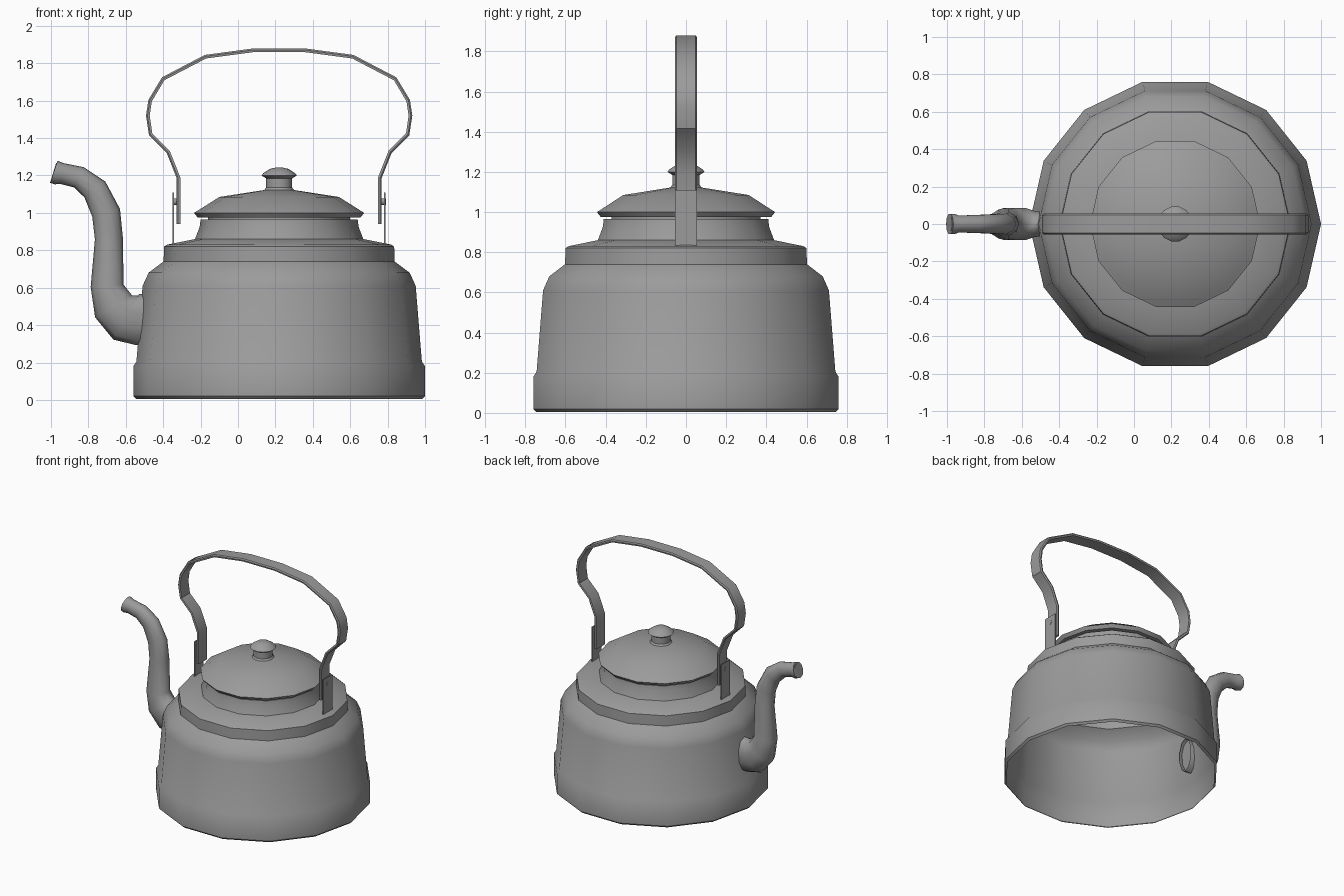
import bpy, bmesh, math
from mathutils import Vector

if "Cube" in bpy.data.objects:
    bpy.data.objects.remove(bpy.data.objects["Cube"])

CX = 0.22      # axis of the pot
SIDES = 14

metal = bpy.data.materials.new("grey metal")
metal.use_nodes = True
metal.diffuse_color = (0.33, 0.33, 0.33, 1)
metal.node_tree.nodes["Principled BSDF"].inputs["Base Color"].default_value = (0.33, 0.33, 0.33, 1)


def skin(name, rings, caps=(False, False), angle=36):
    """Join closed rings of points into one smooth shaded object."""
    bm = bmesh.new()
    loops = [[bm.verts.new(p) for p in ring] for ring in rings]
    for a, b in zip(loops, loops[1:]):
        n = len(a)
        for i in range(n):
            bm.faces.new((a[i], a[(i + 1) % n], b[(i + 1) % n], b[i]))
    if caps[0]:
        bm.faces.new(loops[0][::-1])
    if caps[1]:
        bm.faces.new(loops[-1])
    bmesh.ops.recalc_face_normals(bm, faces=bm.faces)
    mesh = bpy.data.meshes.new(name)
    bm.to_mesh(mesh)
    bm.free()
    mesh.materials.append(metal)
    obj = bpy.data.objects.new(name, mesh)
    bpy.context.collection.objects.link(obj)
    bpy.ops.object.select_all(action="DESELECT")
    obj.select_set(True)
    bpy.context.view_layer.objects.active = obj
    bpy.ops.object.shade_smooth_by_angle(angle=math.radians(angle))
    return obj


def lathe(name, profile, caps=(False, False), sides=SIDES):
    """Turn a (radius, height) profile around the pot axis."""
    turns = [2 * math.pi * i / sides for i in range(sides)]
    return skin(name, [[(CX + r * math.cos(t), r * math.sin(t), z) for t in turns]
                       for r, z in profile], caps)


def sweep(name, path, section, caps, angle=36):
    """Sweep a section along (x, z, in-plane size, y size) stations."""
    pts = [Vector((x, 0, z)) for x, z, _, _ in path]
    rings = []
    for i, (x, z, w, d) in enumerate(path):
        tangent = (pts[min(i + 1, len(pts) - 1)] - pts[max(i - 1, 0)]).normalized()
        side = Vector((-tangent.z, 0, tangent.x))
        rings.append([pts[i] + side * (u * w) + Vector((0, v * d, 0)) for u, v in section])
    return skin(name, rings, caps, angle)


# Pot body, open underneath, with base band, shoulder and neck
lathe("body", [(0.765, 0.005), (0.78, 0.02), (0.78, 0.18), (0.763, 0.205),
               (0.73, 0.61), (0.698, 0.68), (0.618, 0.74), (0.615, 0.82), (0.60, 0.83),
               (0.45, 0.86), (0.425, 0.925), (0.42, 0.965), (0.39, 0.965)])

# Lid and knob
lathe("lid", [(0.38, 0.95), (0.38, 0.975), (0.435, 0.975), (0.455, 1.0), (0.435, 1.012),
              (0.32, 1.085), (0.08, 1.122)], (True, True))
lathe("lid_knob", [(0.085, 1.115), (0.07, 1.135), (0.07, 1.185), (0.095, 1.2),
                   (0.085, 1.212), (0.05, 1.235), (0.02, 1.242)], (False, True))

# Curved spout with a flared lip
circle = [(math.cos(math.tau * i / 10), math.sin(math.tau * i / 10)) for i in range(10)]
sweep("spout", [(-0.48, 0.43, 0.135, 0.065), (-0.54, 0.43, 0.136, 0.075),
                (-0.60, 0.44, 0.135, 0.09), (-0.665, 0.50, 0.115, 0.09),
                (-0.70, 0.61, 0.088, 0.08), (-0.69, 0.86, 0.075, 0.065),
                (-0.705, 1.00, 0.077, 0.058), (-0.765, 1.125, 0.07, 0.054),
                (-0.85, 1.19, 0.06, 0.05), (-0.94, 1.21, 0.056, 0.048),
                (-0.965, 1.213, 0.062, 0.057), (-0.985, 1.22, 0.062, 0.057),
                (-0.983, 1.219, 0.048, 0.042), (-0.93, 1.208, 0.044, 0.038)],
      circle, (False, False), 50)

# Bent strap handle, drawn on one side and mirrored to the other
half = [(-0.318, 0.94), (-0.318, 1.187), (-0.373, 1.326), (-0.467, 1.42), (-0.482, 1.52),
        (-0.47, 1.60), (-0.40, 1.717), (-0.174, 1.835), (0.08, 1.869)]
path = half + [(2 * CX - x, z) for x, z in reversed(half)]
strap = [(-1, -0.95), (-1, 0.95), (0.2, 1), (1, 0.87), (1, -0.87), (0.2, -1)]
sweep("handle", [(x, z, 0.01, 0.055) for x, z in path], strap, (True, True))

# Bracket plates and rivets that hold the handle
for side, label in ((-1, "right"), (1, "left")):
    x = CX + side * 0.565
    bpy.ops.mesh.primitive_cube_add(size=1, location=(x, 0, 0.97))
    plate = bpy.context.object
    plate.name = label + "_bracket"
    plate.scale = (0.008, 0.11, 0.28)
    plate.data.materials.append(metal)
    bpy.ops.mesh.primitive_cylinder_add(vertices=8, radius=0.018, depth=0.04,
                                        location=(x - side * 0.014, 0, 1.06),
                                        rotation=(0, math.pi / 2, 0))
    rivet = bpy.context.object
    rivet.name = label + "_rivet"
    rivet.data.materials.append(metal)
    bpy.ops.object.shade_smooth_by_angle(angle=math.radians(50))
